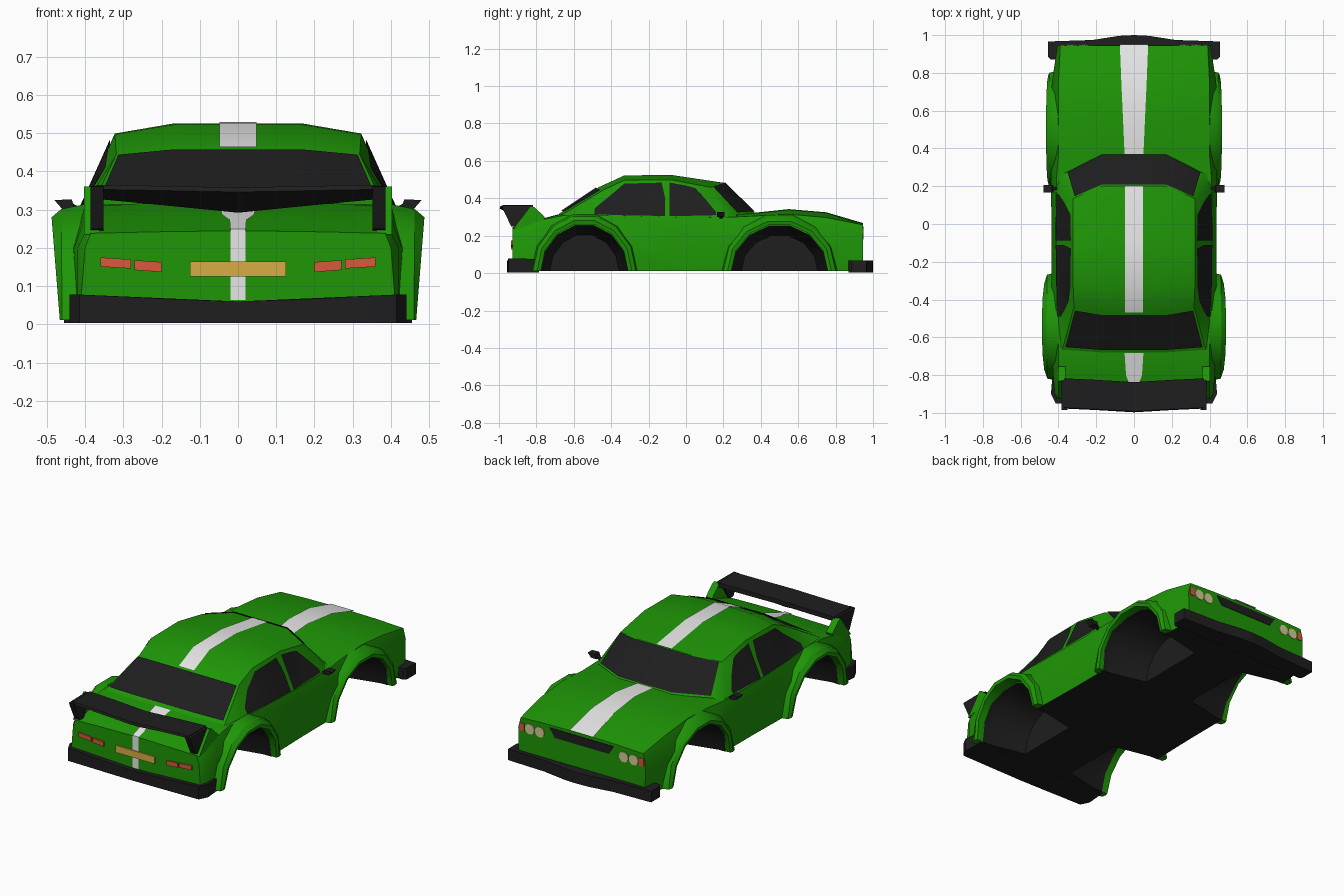
import bpy, bmesh, math
from mathutils import Vector
from mathutils.bvhtree import BVHTree

if "Cube" in bpy.data.objects:
    bpy.data.objects.remove(bpy.data.objects["Cube"])


def material(name, rgb):
    m = bpy.data.materials.new(name)
    m.diffuse_color = (*rgb, 1)
    m.use_nodes = True
    m.node_tree.nodes["Principled BSDF"].inputs["Base Color"].default_value = m.diffuse_color
    return m


GREEN = material("green paint", (0.013, 0.305, 0.002))
DARK = material("dark trim", (0.013, 0.013, 0.014))
WHITE = material("white stripe", (0.8, 0.8, 0.8))
RED = material("red lamp", (0.68, 0.1, 0.045))
GOLD = material("amber plate", (0.68, 0.42, 0.06))
CREAM = material("cream lamp", (0.66, 0.6, 0.3))


def make(name, verts, faces, mats, mirror=True, tri=False):
    bm = bmesh.new()
    vs = [bm.verts.new(v) for v in verts]
    for f in faces:
        bm.faces.new([vs[i] for i in f])
    if tri:
        bmesh.ops.triangulate(bm, faces=bm.faces[:])
    bmesh.ops.recalc_face_normals(bm, faces=bm.faces)
    me = bpy.data.meshes.new(name)
    bm.to_mesh(me)
    bm.free()
    for m in mats:
        me.materials.append(m)
    ob = bpy.data.objects.new(name, me)
    bpy.context.collection.objects.link(ob)
    if mirror:
        ob.modifiers.new("mirror", 'MIRROR')
    return ob


def loft(name, rows, mats, caps=True, mirror=True, loop=False, tri=False):
    n = len(rows[0])
    faces = []
    for i in range(len(rows) - 1):
        for j in range(n if loop else n - 1):
            k = (j + 1) % n
            faces.append((i*n + j, i*n + k, (i + 1)*n + k, (i + 1)*n + j))
    if caps:
        faces += [tuple(range(n)), tuple(range((len(rows) - 1)*n, len(rows)*n))]
    return make(name, [p for r in rows for p in r], faces, mats, mirror, tri)


def prism(name, pts, axis, lo, hi, mat, mirror=True):
    def place(p, d):
        return {'x': (d, p[0], p[1]), 'y': (p[0], d, p[1]), 'z': (p[0], p[1], d)}[axis]
    rows = [[place(p, d) for p in pts] for d in (lo, hi)]
    return loft(name, rows, [mat], True, mirror, True)


def rect(x0, x1, z0, z1):
    return [(x0, z0), (x1, z0), (x1, z1), (x0, z1)]


# lower body: y, top z, shoulder x, shoulder z, side x, sill x
stations = [(-.927, .245, .385, .238, .40, .415), (-.895, .255, .395, .25, .42, .42),
            (-.80, .283, .40, .28, .428, .42),
            (-.66, .32, .40, .308, .435, .43), (-.45, .32, .41, .31, .437, .43),
            (0, .31, .415, .297, .437, .42), (.25, .312, .41, .30, .44, .42),
            (.36, .322, .40, .305, .44, .425), (.55, .342, .40, .315, .44, .425),
            (.75, .325, .40, .297, .435, .42), (.945, .268, .39, .258, .405, .40)]
rows = [[(0, y, zt), (.22, y, zt - .003), (xs, y, zs), (xm, y, .2), (xb, y, .01), (0, y, .01)]
        for y, zt, xs, zs, xm, xb in stations]
body = loft("lower_body", rows, [GREEN, DARK])
for p in body.data.polygons:
    if abs(p.normal.z) > .9 and p.center.z < .05:
        p.material_index = 1

# wheel arches: cut tapered wells, add flares
SEG = 7
for label, yc, ry, rz, xo, drop in (("rear", -.543, .233, .255, .488, .022), ("front", .50, .258, .252, .466, .01)):
    arc = [(math.cos(math.pi*i/SEG), math.sin(math.pi*i/SEG)) for i in range(SEG + 1)]
    prof = [(ry, -.05)] + [(ry*c, .005 + rz*s) for c, s in arc] + [(-ry, -.05)]
    crows = [[(x, yc + k*y, k*z) for y, z in prof] for x, k in ((.16, .8), (.38, 1), (.6, 1))]
    cut = loft(label + "_well_cutter", crows, [GREEN, DARK], True, True, True)
    for p in cut.data.polygons:
        p.material_index = 1
    cut.hide_render = True
    b = body.modifiers.new(label + "_well", 'BOOLEAN')
    b.operation = 'DIFFERENCE'
    b.solver = 'EXACT'
    b.object = cut
    frows = []
    for c, s in arc:
        lean = drop*(1 - s)
        ring = [(.40, .055), (xo - .006 - .02*s - lean, .042), (xo - lean, .02),
                (xo - .005 - lean, 0), (.395, 0)]
        frows.append([(x, yc + (ry + g)*c, .012 + (rz + g)*s) for x, g in ring])
    loft(label + "_arch_flare", frows, [GREEN], True, True, True)

# apply the cuts, then remove the cutters
bpy.context.view_layer.update()
dg = bpy.context.evaluated_depsgraph_get()
cut_mesh = bpy.data.meshes.new_from_object(body.evaluated_get(dg))
body.modifiers.clear()
body.data = cut_mesh
for o in [o for o in bpy.data.objects if o.name.endswith("cutter")]:
    bpy.data.objects.remove(o)

# cabin: centre (y, z), edge (x, y, z), base (x, y, z)
cab = [((.37, .318), (.365, .27, .312), (.40, .27, .295)),
       ((.20, .483), (.322, .135, .458), (.412, .2, .295)),
       ((-.08, .525), (.322, -.08, .499), (.415, -.08, .292)),
       ((-.33, .522), (.322, -.33, .497), (.412, -.33, .295)),
       ((-.465, .46), (.318, -.44, .445), (.407, -.52, .30)),
       ((-.68, .316), (.38, -.665, .312), (.402, -.67, .30))]
crow = [[(0, c[0], c[1]), (.17, c[0], c[1]), e, b] for c, e, b in cab]
cabin = loft("cabin", crow, [GREEN], False, tri=True)


# windshield and rear window plates
def screen(name, a, b, t0, t1, off):
    out = []
    for t in (t0, t1):
        r = [Vector(p).lerp(Vector(q), t) for p, q in zip(a[:3], b[:3])]
        r[2] = r[2].lerp(r[1], .06)
        out.append([p + Vector(off) for p in r])
    loft(name, out, [DARK], False)


screen("windshield", crow[0], crow[1], .04, .97, (0, .004, .006))
screen("rear_window", crow[4], crow[5], .06, .92, (0, -.004, .006))

# side windows projected onto the cabin: y, low z, high z
tree = BVHTree.FromPolygons([v.co for v in cabin.data.vertices],
                            [p.vertices[:] for p in cabin.data.polygons])


def side_window(name, cols):
    out = []
    for y, lo, hi in cols:
        col = []
        for i in range(7):
            z = lo + (hi - lo)*i/6
            hit = tree.ray_cast(Vector((1, y, z)), Vector((-1, 0, 0)))[0]
            col.append((hit.x + .005, y, z + .002))
        out.append(col)
    loft(name, out, [DARK], False)


side_window("front_door_glass", [(-.087, .303, .482), (-.05, .303, .475), (0, .304, .466), (.05, .305, .452),
                                 (.11, .306, .386), (.16, .308, .325)])
side_window("rear_door_glass", [(-.49, .312, .342), (-.45, .311, .376), (-.41, .31, .409), (-.37, .308, .442),
                                (-.33, .307, .477), (-.22, .305, .479), (-.13, .304, .482), (-.112, .303, .40)])


# centre stripes: y, z, half width
def stripe(name, pts, dy=0):
    loft(name, [[(0, y + dy, z + .004), (w, y + dy, z + .004)] for y, z, w in pts], [WHITE], False)


stripe("hood_stripe", [(.95, .268, .075), (.75, .325, .067), (.55, .342, .058), (.37, .323, .05)])
stripe("roof_stripe", [(.20, .483, .048), (-.08, .525, .048), (-.33, .522, .048), (-.468, .46, .048)])
stripe("tail_stripe", [(-.68, .314, .05), (-.80, .283, .042), (-.85, .269, .022), (-.927, .245, .02),
                       (-.927, .06, .02)], -.003)

# bumpers
fb = [(0, .87), (.44, .87), (.455, .885), (.455, .965), (.41, .968), (.22, .974), (.08, .996), (0, 1.0)]
prism("front_bumper", fb, 'z', .004, .068, DARK)
rear = [(0, -.79), (.43, -.785), (.44, -.90), (.415, -.95), (.15, -.955), (0, -.957)]
tops = [.06, .075, .078, .078, .065, .06]
loft("rear_bumper", [[(x, y, .004) for x, y in rear],
                     [(x, y, z) for (x, y), z in zip(rear, tops)]], [DARK], True, True, True)

# rear wing, its end plates and the body fins carrying it
wing = []
for x, dy, low, top in ((0, -.012, .292, .358), (.2, 0, .312, .362), (.37, .008, .328, .365)):
    wing.append([(x, -.985 + dy, top - .012), (x, -.98 + dy, top), (x, -.825 + dy, top),
                 (x, -.825 + dy, top - .025), (x, -.89 + dy, low)])
loft("rear_wing", wing, [DARK], True, True, True)
prism("wing_end_plate", [(-.985, .36), (-.98, .345), (-.935, .25), (-.90, .245), (-.825, .362)],
      'x', .352, .385, DARK)
prism("wing_fin", [(-.83, .36), (-.81, .352), (-.755, .30), (-.77, .26), (-.925, .235)],
      'x', .362, .402, GREEN)

# tail lamps and number plate
prism("inner_tail_lamp", [(.20, .137), (.27, .142), (.27, .168), (.20, .163)], 'y', -.935, -.926, RED)
prism("outer_tail_lamp", [(.28, .146), (.36, .151), (.36, .175), (.28, .17)], 'y', -.935, -.926, RED)
prism("number_plate", rect(-.125, .125, .125, .165), 'y', -.936, -.927, GOLD, False)

# nose: grille narrowing downwards, headlights, markers
prism("grille", [(-.17, .20), (.17, .20), (.205, .25), (-.205, .25)], 'y', .942, .948, DARK, False)
for k, xc in (("inner", .267), ("outer", .33)):
    ring = [(xc + .03*math.cos(math.tau*i/10), .207 + .03*math.sin(math.tau*i/10)) for i in range(10)]
    prism(k + "_headlight", ring, 'y', .943, .949, CREAM)
prism("front_marker", rect(.364, .394, .185, .23), 'y', .943, .949, RED)

# door mirrors
prism("mirror_arm", [(.40, .285), (.44, .305), (.44, .32), (.40, .30)], 'y', .18, .195, DARK)
prism("mirror_head", [(.425, .30), (.46, .302), (.48, .325), (.435, .327)], 'y', .167, .207, DARK)

# soft shading with sharp creases kept
for o in bpy.data.objects:
    o.data.polygons.foreach_set("use_smooth", [True]*len(o.data.polygons))
    o.data.set_sharp_from_angle(angle=math.radians(28))
